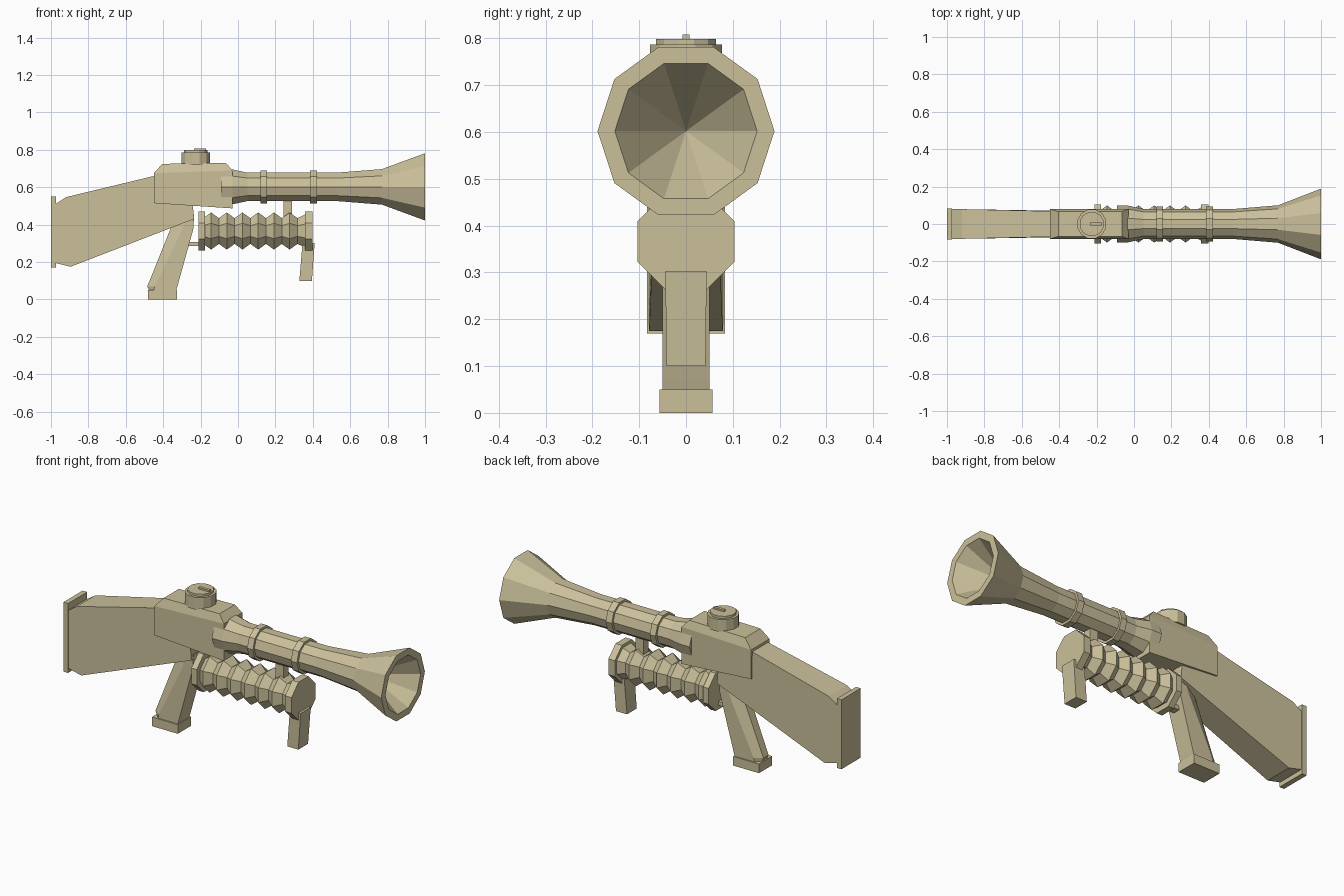
import bpy, bmesh, math
from mathutils import Vector

if "Cube" in bpy.data.objects:
    bpy.data.objects.remove(bpy.data.objects["Cube"])

mat = bpy.data.materials.new("pale khaki")
mat.diffuse_color = (0.60, 0.53, 0.33, 1)
mat.use_nodes = True
mat.node_tree.nodes["Principled BSDF"].inputs["Base Color"].default_value = mat.diffuse_color


def finish(name, bm):
    bmesh.ops.remove_doubles(bm, verts=bm.verts, dist=1e-5)
    bmesh.ops.recalc_face_normals(bm, faces=bm.faces)
    me = bpy.data.meshes.new(name)
    bm.to_mesh(me)
    bm.free()
    me.materials.append(mat)
    ob = bpy.data.objects.new(name, me)
    bpy.context.collection.objects.link(ob)
    return ob


def loft(name, loops):
    """Skin a stack of equal-length loops and cap both ends."""
    bm = bmesh.new()
    rings = [[bm.verts.new(p) for p in loop] for loop in loops]
    n = len(rings[0])
    for a, b in zip(rings, rings[1:]):
        for i in range(n):
            j = (i + 1) % n
            bm.faces.new((a[i], a[j], b[j], b[i]))
    bm.faces.new(rings[0])
    bm.faces.new(rings[-1])
    return finish(name, bm)


def slab(name, outline, width):
    """Side outline (x, z) given a half width, constant or a function of x, z."""
    w = width if callable(width) else (lambda x, z: width)
    return loft(name, [[(x, s * w(x, z), z) for x, z in outline] for s in (-1, 1)])


def box(name, x0, x1, hw, z0, z1):
    return slab(name, [(x0, z0), (x1, z0), (x1, z1), (x0, z1)], hw)


def tube(name, profile, sides, zc, turn=0.0):
    """Faceted solid of (x, radius) rings around a lengthwise axis."""
    angles = [turn + 2 * math.pi * i / sides for i in range(sides)]
    return loft(name, [[(x, r * math.cos(a), zc + r * math.sin(a)) for a in angles]
                       for x, r in profile])


def upright(name, cx, r, z0, z1, sides):
    angles = [2 * math.pi * (i + 0.5) / sides for i in range(sides)]
    return loft(name, [[(cx + r * math.cos(a), r * math.sin(a), z) for a in angles]
                       for z in (z0, z1)])


# flared barrel with hollow bell
AXIS = 0.602
tube("barrel", [(-0.09, 0.098), (-0.03, 0.098), (0.05, 0.08), (0.35, 0.08),
                (0.53, 0.08), (0.77, 0.10), (1.0, 0.189), (1.0, 0.152), (0.78, 0.0005)],
     10, AXIS)
for i, (a, b) in enumerate([(0.12, 0.155), (0.385, 0.422)]):
    tube(f"barrel_band_{i + 1}", [(a, 0.093), (b, 0.093)], 10, AXIS)

# receiver with chamfered top
def ring(x0, x1, hw, z0, z1):
    return [(x0, -hw, z0), (x1, -hw, z1), (x1, hw, z1), (x0, hw, z0)]

loft("receiver", [ring(-0.45, -0.03, 0.08, 0.515, 0.487),
                  ring(-0.45, -0.03, 0.08, 0.675, 0.69),
                  ring(-0.405, -0.065, 0.066, 0.725, 0.73)])

# shoulder stock and butt plate
slab("stock", [(-0.975, 0.51), (-0.92, 0.547), (-0.43, 0.665), (-0.25, 0.60),
               (-0.235, 0.43), (-0.895, 0.175), (-0.975, 0.195)],
     lambda x, z: 0.068 + 0.012 * min(1, max(0, (-0.45 - x) / 0.5)))
box("butt_plate", -1.0, -0.972, 0.083, 0.17, 0.55)

# pistol grip with tapered back edge
loft("grip", [[(-0.475, -0.022, 0.05), (-0.45, -0.05, 0.05), (-0.33, -0.05, 0.05),
               (-0.33, 0.05, 0.05), (-0.45, 0.05, 0.05), (-0.475, 0.022, 0.05)],
              [(-0.485, -0.022, 0.07), (-0.445, -0.05, 0.07), (-0.324, -0.05, 0.07),
               (-0.324, 0.05, 0.07), (-0.445, 0.05, 0.07), (-0.485, 0.022, 0.07)],
              [(-0.36, -0.025, 0.38), (-0.295, -0.05, 0.38), (-0.238, -0.05, 0.38),
               (-0.238, 0.05, 0.38), (-0.295, 0.05, 0.38), (-0.36, 0.025, 0.38)],
              [(-0.33, -0.025, 0.46), (-0.27, -0.05, 0.46), (-0.235, -0.05, 0.455),
               (-0.235, 0.05, 0.455), (-0.27, 0.05, 0.46), (-0.33, 0.025, 0.46)]])
box("grip_base", -0.482, -0.325, 0.057, 0.0, 0.05)

# ribbed fore-end between two octagonal plates
PUMP, K, TURN = 0.366, 1 / math.cos(math.pi / 8), math.pi / 8
ribs = [(-0.18, 0.073 * K)]
for i in range(6):
    x = -0.144 + i * 0.084
    ribs += [(x, 0.099 * K), (x + 0.042, 0.069 * K)]
ribs.append((0.362, 0.09 * K))
tube("bellows", ribs, 8, PUMP, TURN)
tube("rear_plate", [(-0.21, 0.104 * K), (-0.177, 0.104 * K)], 8, PUMP, TURN)
tube("front_plate", [(0.358, 0.104 * K), (0.397, 0.104 * K)], 8, PUMP, TURN)
box("barrel_post", 0.243, 0.29, 0.022, 0.43, 0.545)
box("rear_rod", -0.28, -0.20, 0.02, 0.285, 0.307)
slab("front_handle", [(0.328, 0.1), (0.395, 0.1), (0.41, 0.303), (0.345, 0.303)],
     lambda x, z: 0.042 if z < 0.2 else 0.044)

# adjustment knob on top
upright("knob", -0.226, 0.08, 0.72, 0.787, 12)
upright("knob_cap", -0.226, 0.066, 0.78, 0.799, 12)
box("knob_pointer", -0.235, -0.17, 0.008, 0.79, 0.808)
